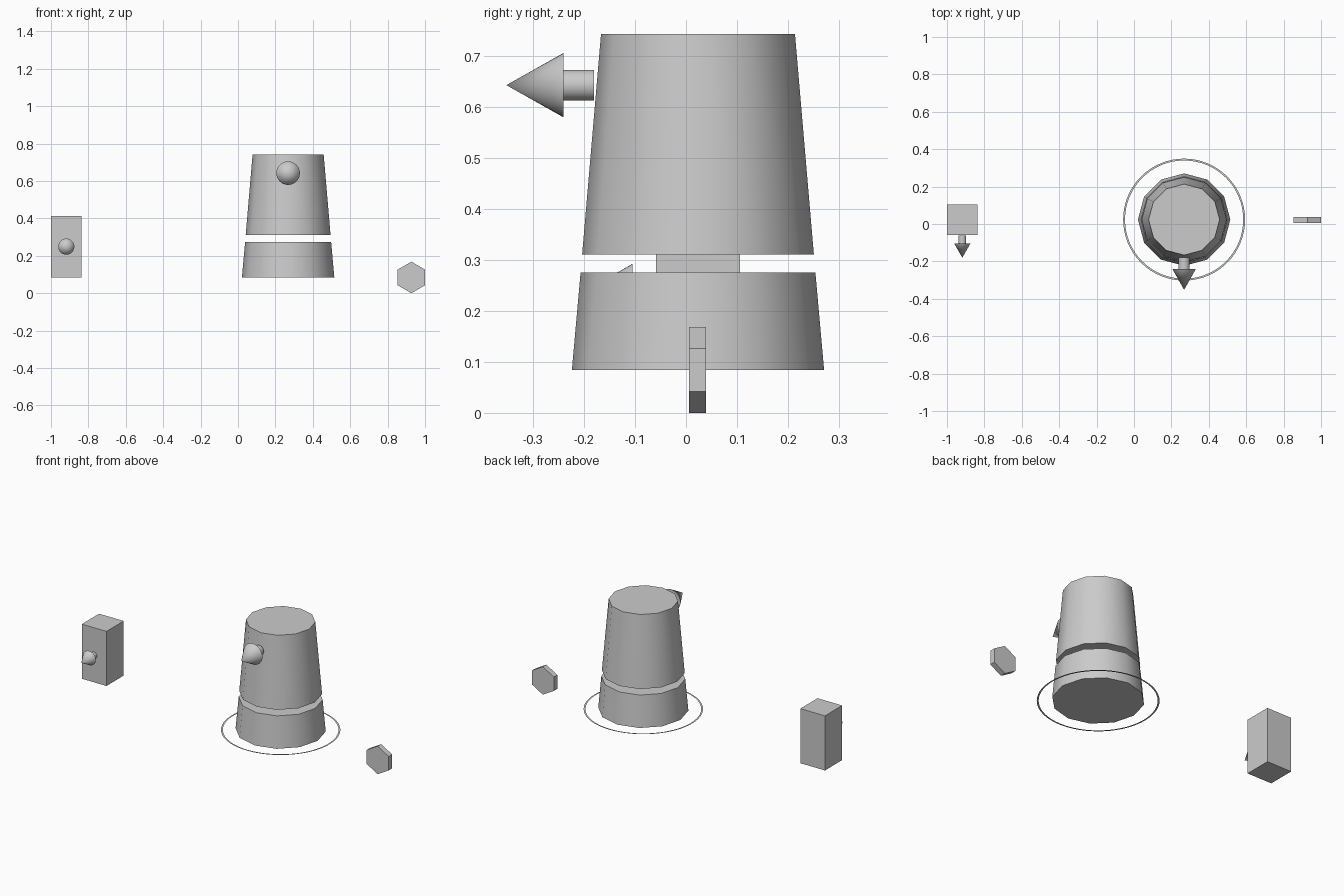
import bpy, bmesh, math
from mathutils import Matrix

if "Cube" in bpy.data.objects:
    bpy.data.objects.remove(bpy.data.objects["Cube"])

CX, CY, BASE = 0.268, 0.0235, 0.0845


def finish(bm, name, smooth=None):
    mesh = bpy.data.meshes.new(name)
    bm.to_mesh(mesh)
    bm.free()
    ob = bpy.data.objects.new(name, mesh)
    bpy.context.collection.objects.link(ob)
    if smooth:
        bpy.ops.object.select_all(action='DESELECT')
        ob.select_set(True)
        bpy.context.view_layer.objects.active = ob
        bpy.ops.object.shade_smooth_by_angle(angle=math.radians(smooth))
    return ob


def frustum(name, centre, r1, r2, depth, sides, forward=False, smooth=None):
    """Capped cone or cylinder along +z, or along -y when forward."""
    m = Matrix.Translation(centre)
    if forward:
        m = m @ Matrix.Rotation(math.pi / 2, 4, 'X')
    bm = bmesh.new()
    bmesh.ops.create_cone(bm, cap_ends=True, segments=sides, radius1=r1,
                          radius2=r2, depth=depth, matrix=m)
    return finish(bm, name, smooth)


def arrow(name, x, z, y_start, y_mid, y_tip, r_shaft, r_head):
    frustum(name + "_shaft", (x, (y_start + y_mid) / 2, z), r_shaft, r_shaft,
            y_start - y_mid, 32, True, 35)
    frustum(name + "_head", (x, (y_mid + y_tip) / 2, z), r_head, 0,
            y_mid - y_tip, 32, True, 35)


# Tapered twelve-sided tower in two sections with an open gap
for name, z0, z1, r0, r1 in (("lower_section", BASE, 0.275, 0.247, 0.230),
                             ("upper_section", 0.310, 0.742, 0.227, 0.190)):
    frustum(name, (CX, CY, (z0 + z1) / 2), r0, r1, z1 - z0, 12, smooth=35)

# Flat thin ring around the tower foot
bm = bmesh.new()
N = 64
loops = [[bm.verts.new((CX + r * math.cos(2 * math.pi * i / N),
                        CY + r * math.sin(2 * math.pi * i / N), BASE))
          for i in range(N)] for r in (0.316, 0.326)]
for i in range(N):
    j = (i + 1) % N
    bm.faces.new((loops[0][i], loops[1][i], loops[1][j], loops[0][j]))
finish(bm, "ground_ring")

# Upright block on the left
bm = bmesh.new()
bmesh.ops.create_cube(bm, size=1, matrix=Matrix.Translation((-0.918, CY, 0.249))
                      @ Matrix.Diagonal((0.164, 0.164, 0.329, 1)))
finish(bm, "side_block")

# Forward-pointing arrows on tower and block
arrow("tower_arrow", CX, 0.642, -0.180, -0.240, -0.352, 0.030, 0.063)
arrow("block_arrow", -0.918, 0.249, -0.062, -0.105, -0.180, 0.021, 0.043)

# Hexagonal plate on the right
frustum("hex_plate", (0.927, 0.0222, 0.0843), 0.0843, 0.0843, 0.033, 6, True)
